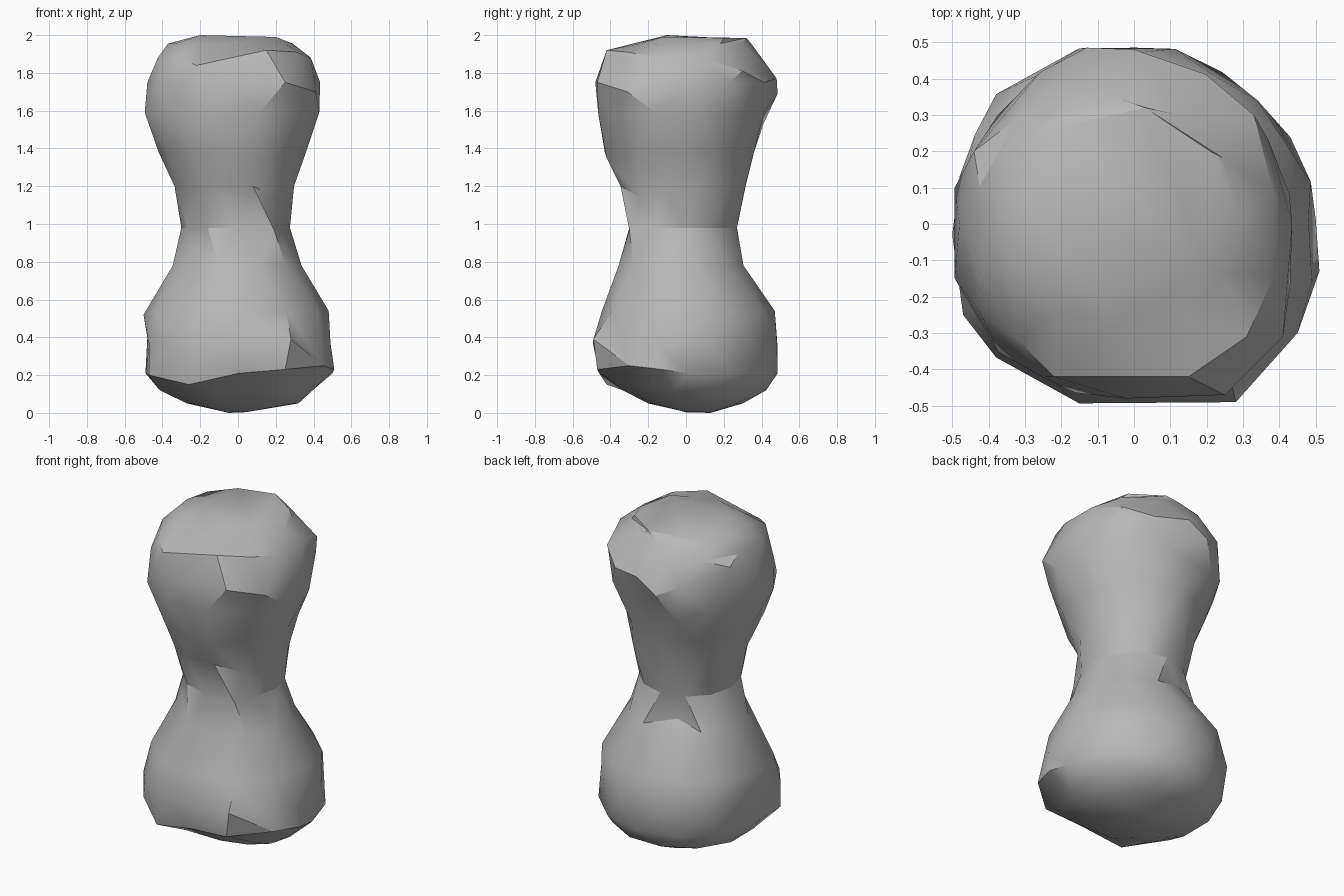
import bpy, bmesh, math
from mathutils import Vector

if "Cube" in bpy.data.objects:
    bpy.data.objects.remove(bpy.data.objects["Cube"])
SIDES = 12

# Cross-sections: height, left/right extent in x, front/back extent in y
rings = [(0.05, -.27, .32, -.20, .30), (0.12, -.42, .40, -.34, .43),
         (0.21, -.49, .50, -.46, .485), (0.37, -.515, .495, -.50, .49),
         (0.54, -.50, .48, -.445, .47), (0.78, -.35, .34, -.36, .31),
         (0.98, -.30, .275, -.30, .27), (1.20, -.34, .30, -.35, .32),
         (1.38, -.42, .36, -.43, .36), (1.59, -.50, .435, -.47, .42),
         (1.75, -.48, .435, -.48, .48), (1.88, -.43, .39, -.43, .405),
         (1.955, -.37, .29, -.28, .345)]

# Distinct corners of the lumpy form
corners = [(.28, -.49, .39), (.25, -.47, .23), (.51, -.13, .23),
           (.45, -.30, .25), (-.47, -.25, .20), (-.47, -.25, .36),
           (-.26, -.42, .15), (.34, .34, .47), (-.50, -.03, .52),
           (-.48, .13, .40), (.19, -.30, .97), (.21, -.24, 1.14),
           (-.22, -.22, .88), (-.12, .25, .84), (.13, -.42, 1.35),
           (.25, -.47, 1.75), (.41, -.31, 1.70), (.31, -.31, 1.91),
           (.15, -.42, 1.92), (-.22, -.42, 1.84), (.33, .30, 1.81),
           (-.13, .485, 1.69), (-.44, .20, 1.84), (-.22, .41, 1.53),
           (.0, .48, 1.77), (-.34, .19, 1.95)]
REACH = 0.12


def rounded(c, power):
    return math.copysign(abs(c) ** power, c)


def fullness(a):
    # Front left-hand quarter is boxier, the back one is leaner
    if math.cos(a) > 0:
        return 0.88 if math.sin(a) < 0 else 1.06
    return 0.96


# Lofted hourglass body with staggered facets
bm = bmesh.new()
loops = []
for i, (z, x0, x1, y0, y1) in enumerate(rings):
    loop = []
    grow = 0.5 + 0.01 * (i % 2)
    for k in range(SIDES):
        a = math.tau * (k + 0.5 * (i % 2)) / SIDES
        p = fullness(a)
        x = (x0 + x1) / 2 + (x1 - x0) * grow * rounded(math.cos(a), p)
        y = (y0 + y1) / 2 + (y1 - y0) * grow * rounded(math.sin(a), p)
        loop.append(bm.verts.new((x, y, z)))
    loops.append(loop)

for i in range(len(loops) - 1):
    low, high = loops[i], loops[i + 1]
    for k in range(SIDES):
        n = (k + 1) % SIDES
        if i % 2 == 0:
            bm.faces.new((low[k], low[n], high[k]))
            bm.faces.new((low[n], high[n], high[k]))
        else:
            bm.faces.new((low[k], low[n], high[n]))
            bm.faces.new((low[k], high[n], high[k]))

# Shallow rounded bottom
base = [bm.verts.new(p) for p in ((-.06, .0, .003), (.05, .0, .005),
                                  (.03, .13, .003), (-.05, .13, 0))]
# Flattened crown
crown = [bm.verts.new(p) for p in ((-.2, -.1, 2), (.2, -.12, 1.99),
                                   (.21, .2, 1.985), (.03, .32, 1.985),
                                   (-.19, .27, 1.98))]


def cap(loop, inner):
    def nearest(v):
        return min(inner, key=lambda c: (c.co - v.co).length)
    for k in range(SIDES):
        a, b = loop[k], loop[(k + 1) % SIDES]
        ca, cb = nearest(a), nearest(b)
        bm.faces.new((a, b, cb))
        if ca != cb:
            bm.faces.new((a, cb, ca))
    bm.faces.new(inner)


cap(loops[0], base)
cap(loops[-1], crown)

# Pull the surface softly onto the corners
free = [v for loop in loops for v in loop]
for p in corners:
    target = Vector(p)
    v = min(free, key=lambda w: (w.co - target).length)
    start, shift = v.co.copy(), target - v.co
    for w in free:
        fall = max(0, 1 - (w.co - start).length / REACH)
        w.co += shift * fall
    free.remove(v)
bmesh.ops.recalc_face_normals(bm, faces=bm.faces)

mesh = bpy.data.meshes.new("hourglass_rock")
bm.to_mesh(mesh)
bm.free()
rock = bpy.data.objects.new("hourglass_rock", mesh)
bpy.context.collection.objects.link(rock)

# Plain grey stone
stone = bpy.data.materials.new("grey_stone")
stone.use_nodes = True
color = (0.48, 0.48, 0.48, 1)
stone.diffuse_color = color
stone.node_tree.nodes["Principled BSDF"].inputs["Base Color"].default_value = color
mesh.materials.append(stone)

bpy.context.view_layer.objects.active = rock
rock.select_set(True)
bpy.ops.object.shade_smooth_by_angle(angle=math.radians(30))
